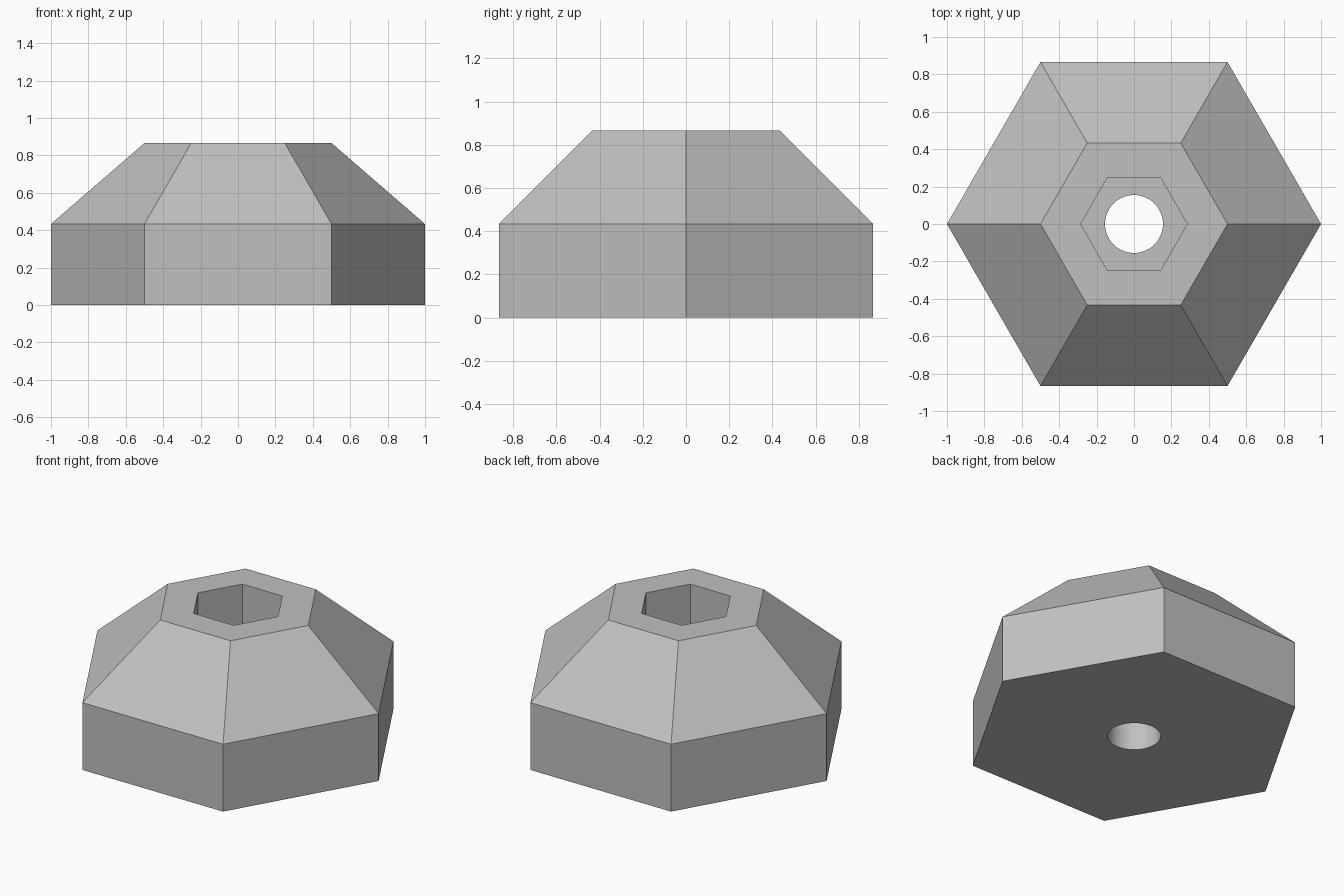
import bpy, bmesh, math

cube = bpy.data.objects.get("Cube")
if cube:
    bpy.data.objects.remove(cube, do_unlink=True)

HEIGHT = 0.866
SHOULDER = HEIGHT / 2
SOCKET_FLOOR = HEIGHT / 2
SOCKET_RADIUS = 0.285
BORE_RADIUS = 0.155

# Plain grey metal
grey = bpy.data.materials.new("grey")
grey.use_nodes = True
colour = (0.53, 0.53, 0.53, 1)
grey.diffuse_color = colour
grey.node_tree.nodes["Principled BSDF"].inputs["Base Color"].default_value = colour

bm = bmesh.new()


def ring(sides, radius, z):
    """Closed loop of vertices with a corner on the x axis."""
    verts = []
    for i in range(sides):
        a = math.tau * i / sides
        verts.append(bm.verts.new((radius * math.cos(a), radius * math.sin(a), z)))
    return verts


def edges_of(loop):
    edges = []
    for a, b in zip(loop, loop[1:] + loop[:1]):
        edges.append(bm.edges.get((a, b)) or bm.edges.new((a, b)))
    return edges


def band(lower, upper):
    """Quads joining two loops with the same number of sides."""
    n = len(lower)
    for i in range(n):
        j = (i + 1) % n
        bm.faces.new((lower[i], lower[j], upper[j], upper[i]))


def annulus(outer, inner):
    """Flat face between a hexagon and the round bore."""
    bmesh.ops.triangle_fill(bm, use_beauty=True, edges=edges_of(outer) + edges_of(inner))


# Hexagonal body, sloped shoulder, flat top and hexagonal socket
base = ring(6, 1, 0)
shoulder = ring(6, 1, SHOULDER)
top = ring(6, 0.5, HEIGHT)
socket_top = ring(6, SOCKET_RADIUS, HEIGHT)
socket_floor = ring(6, SOCKET_RADIUS, SOCKET_FLOOR)
for lower, upper in ((base, shoulder), (shoulder, top), (top, socket_top),
                     (socket_top, socket_floor)):
    band(lower, upper)

# Round bore from the socket floor through the underside
bore_top = ring(48, BORE_RADIUS, SOCKET_FLOOR)
bore_bottom = ring(48, BORE_RADIUS, 0)
band(bore_top, bore_bottom)
annulus(socket_floor, bore_top)
annulus(base, bore_bottom)

bmesh.ops.recalc_face_normals(bm, faces=bm.faces[:])
mesh = bpy.data.meshes.new("hex_nut_body")
bm.to_mesh(mesh)
bm.free()
mesh.materials.append(grey)

body = bpy.data.objects.new("hex_nut_body", mesh)
bpy.context.collection.objects.link(body)
bpy.context.view_layer.objects.active = body
body.select_set(True)
bpy.ops.object.shade_smooth_by_angle(angle=math.radians(25))
